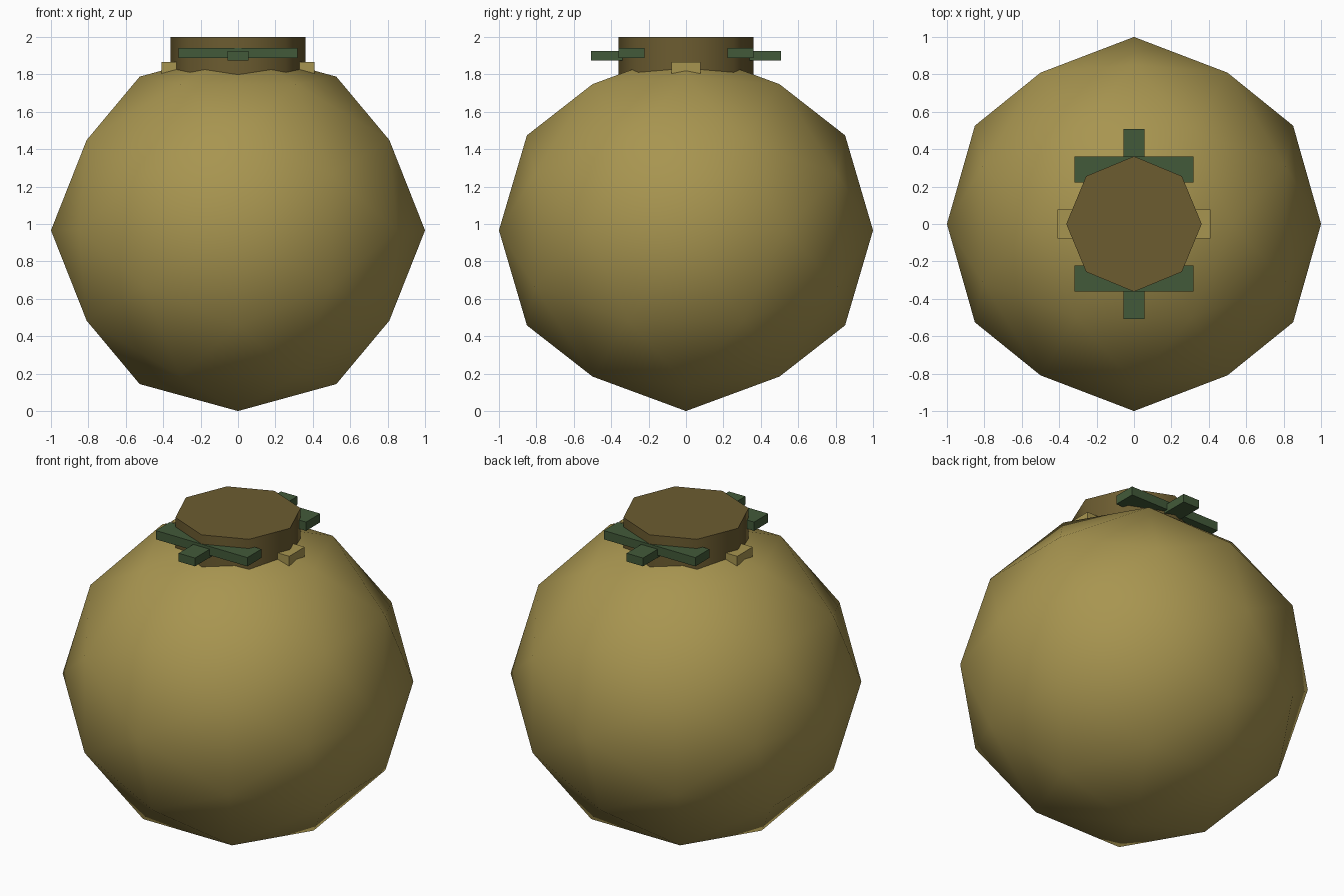
import bpy, bmesh, math
from mathutils import Matrix, Vector

cube = bpy.data.objects.get("Cube")
if cube:
    bpy.data.objects.remove(cube, do_unlink=True)


def material(name, rgb):
    mat = bpy.data.materials.new(name)
    mat.use_nodes = True
    mat.diffuse_color = (*rgb, 1)
    mat.node_tree.nodes["Principled BSDF"].inputs["Base Color"].default_value = (*rgb, 1)
    return mat


OCHRE = material("ochre", (0.39, 0.30, 0.08))
BROWN = material("dark_brown", (0.15, 0.107, 0.03))
GREEN = material("dark_green", (0.055, 0.102, 0.041))


def finish(name, bm, mat, smooth=False):
    mesh = bpy.data.meshes.new(name)
    bm.to_mesh(mesh)
    bm.free()
    mesh.materials.append(mat)
    obj = bpy.data.objects.new(name, mesh)
    bpy.context.collection.objects.link(obj)
    if smooth:
        bpy.ops.object.select_all(action="DESELECT")
        obj.select_set(True)
        bpy.context.view_layer.objects.active = obj
        bpy.ops.object.shade_smooth_by_angle(angle=math.radians(60))
    return obj


def box(name, low, high, mat):
    low, high = Vector(low), Vector(high)
    bm = bmesh.new()
    bmesh.ops.create_cube(bm, size=1, matrix=Matrix.Translation((low + high) / 2)
                          @ Matrix.Diagonal((high - low).to_4d()))
    return finish(name, bm, mat)


# Round body: icosphere tilted so an edge midpoint is at the top, slightly flattened
HALF = 0.966
bm = bmesh.new()
bmesh.ops.create_icosphere(
    bm, subdivisions=2, radius=1,
    matrix=Matrix.Translation((0, 0, HALF)) @ Matrix.Diagonal((1, 1, HALF, 1))
    @ Matrix.Rotation(-math.atan(2) / 2, 4, "Y"))
finish("body", bm, OCHRE, smooth=True)

# Eight-sided neck with a flat cap
bm = bmesh.new()
bmesh.ops.create_cone(bm, cap_ends=True, segments=8, radius1=0.362, radius2=0.362,
                      depth=0.26, matrix=Matrix.Translation((0, 0, 1.87)))
finish("neck", bm, BROWN, smooth=True)

# Green clasps front and back
for side, s in (("front", -1), ("back", 1)):
    y0, y1 = sorted((s * 0.222, s * 0.362))
    box(side + "_bar", (-0.318, y0, 1.887), (0.318, y1, 1.942), GREEN)
    y0, y1 = sorted((s * 0.33, s * 0.508))
    box(side + "_tab", (-0.057, y0, 1.873), (0.057, y1, 1.925), GREEN)

# Small lugs on both sides of the neck
for side, s in (("left", 1), ("right", -1)):
    x0, x1 = sorted((s * 0.3, s * 0.41))
    box(side + "_lug", (x0, -0.077, 1.805), (x1, 0.077, 1.866), OCHRE)
